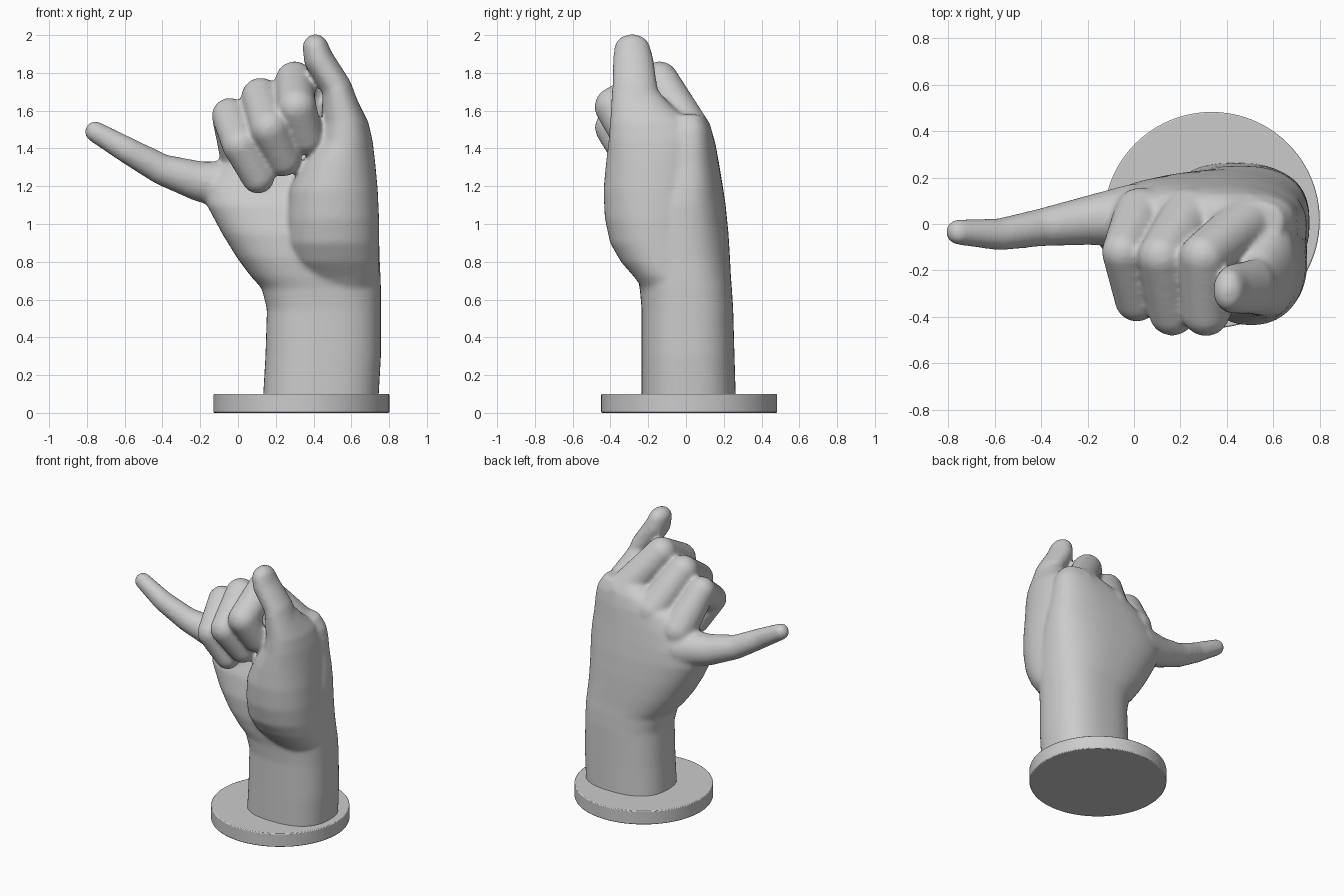
import bpy, bmesh, math

verts, faces = [], []

# Unit ball used as a template for every limb
ball = bmesh.new()
bmesh.ops.create_uvsphere(ball, u_segments=16, v_segments=10, radius=1)
ball_verts = [tuple(v.co) for v in ball.verts]
ball_faces = [[v.index for v in f.verts] for f in ball.faces]
ball.free()


def limb(points, steps=8):
    """Chain of overlapping ellipsoids; points are (x, y, z, radius[, y radius])."""
    pts = [p if len(p) == 5 else p + (p[3],) for p in points]
    for a, b in zip(pts, pts[1:]):
        for i in range(steps + 1):
            t = i / steps
            x, y, z, rx, ry = [u + (v - u) * t for u, v in zip(a, b)]
            n = len(verts)
            verts.extend((x + rx * p, y + ry * q, z + rx * r) for p, q, r in ball_verts)
            faces.extend([n + k for k in f] for f in ball_faces)


def loft(rings, n=48, power=2.5):
    """Closed skin through superellipse rings (z, x0, x1, y0, y1)."""
    start = len(verts)
    for z, x0, x1, y0, y1 in rings:
        for i in range(n):
            a = 2 * math.pi * i / n
            c, s = math.cos(a), math.sin(a)
            px = math.copysign(abs(c) ** (2 / power), c)
            py = math.copysign(abs(s) ** (2 / power), s)
            verts.append(((x0 + x1) / 2 + px * (x1 - x0) / 2,
                          (y0 + y1) / 2 + py * (y1 - y0) / 2, z))
    for r in range(len(rings) - 1):
        a = start + r * n
        for i in range(n):
            j = (i + 1) % n
            faces.append([a + i, a + j, a + n + j, a + n + i])
    faces.append([start + i for i in reversed(range(n))])
    faces.append([len(verts) - n + i for i in range(n)])


# Forearm, wrist and palm
loft([
    (0.04, .130, .742, -.235, .265), (0.30, .145, .757, -.235, .257),
    (0.55, .153, .757, -.235, .250), (0.66, .125, .757, -.245, .243),
    (0.72, .070, .755, -.258, .238), (0.82, -.005, .750, -.270, .233),
    (0.95, -.085, .747, -.265, .225), (1.10, -.165, .745, -.230, .210),
    (1.20, -.175, .735, -.185, .195), (1.32, -.090, .715, -.150, .175),
    (1.42, .030, .705, -.120, .157), (1.50, .200, .690, -.100, .135),
    (1.58, .380, .640, -.080, .095),
])

# Fleshy thumb base, merging into the outer side of the hand and the web
loft([
    (0.62, .42, .70, -.20, .10), (0.72, .33, .745, -.275, .10),
    (0.80, .28, .748, -.345, .10), (0.90, .255, .747, -.402, .10),
    (1.03, .255, .747, -.430, .10), (1.18, .27, .740, -.437, .10),
    (1.32, .33, .727, -.424, .10), (1.44, .415, .713, -.410, .09),
    (1.54, .44, .690, -.402, .03), (1.63, .445, .645, -.397, -.08),
    (1.71, .45, .605, -.392, -.15), (1.76, .455, .575, -.380, -.17),
], power=2.2)

# Thumb end
limb([(.55, -.265, 1.58, .105, .135), (.525, -.27, 1.72, .08, .122),
      (.428, -.28, 1.87, .08, .11), (.41, -.285, 1.935, .07, .095)])

# Three curled fingers: knuckle, middle joint, end joint, tip
limb([(.50, .02, 1.48, .12), (.30, -.14, 1.757, .105), (.31, -.38, 1.62, .106), (.36, -.30, 1.462, .095)])
limb([(.24, .035, 1.41, .125), (.12, -.14, 1.67, .105), (.165, -.38, 1.51, .104), (.24, -.29, 1.345, .094)])
limb([(.03, .04, 1.32, .12), (-.045, -.12, 1.572, .096), (.012, -.325, 1.42, .098), (.105, -.27, 1.25, .09)])

# Outstretched little finger
limb([(.0, .04, 1.20, .135), (-.20, .015, 1.225, .107), (-.40, -.015, 1.287, .083),
      (-.58, -.045, 1.387, .071), (-.755, -.035, 1.488, .057)])

mesh = bpy.data.meshes.new("hand")
mesh.from_pydata(verts, [], faces)
hand = bpy.data.objects.new("hand", mesh)
bpy.context.collection.objects.link(hand)
fuse = hand.modifiers.new("fuse", 'REMESH')
fuse.mode = 'VOXEL'
fuse.voxel_size = 0.013
fuse.use_smooth_shade = True
soften = hand.modifiers.new("soften", 'SMOOTH')
soften.factor = 0.5
soften.iterations = 11

# Round base plate
bpy.ops.mesh.primitive_cylinder_add(vertices=96, radius=0.466, depth=0.1, location=(.335, .017, .05))
base = bpy.context.object
base.name = "base_plate"
edge = base.modifiers.new("edge", 'BEVEL')
edge.width = 0.006
edge.segments = 2
bpy.ops.object.shade_smooth_by_angle()
